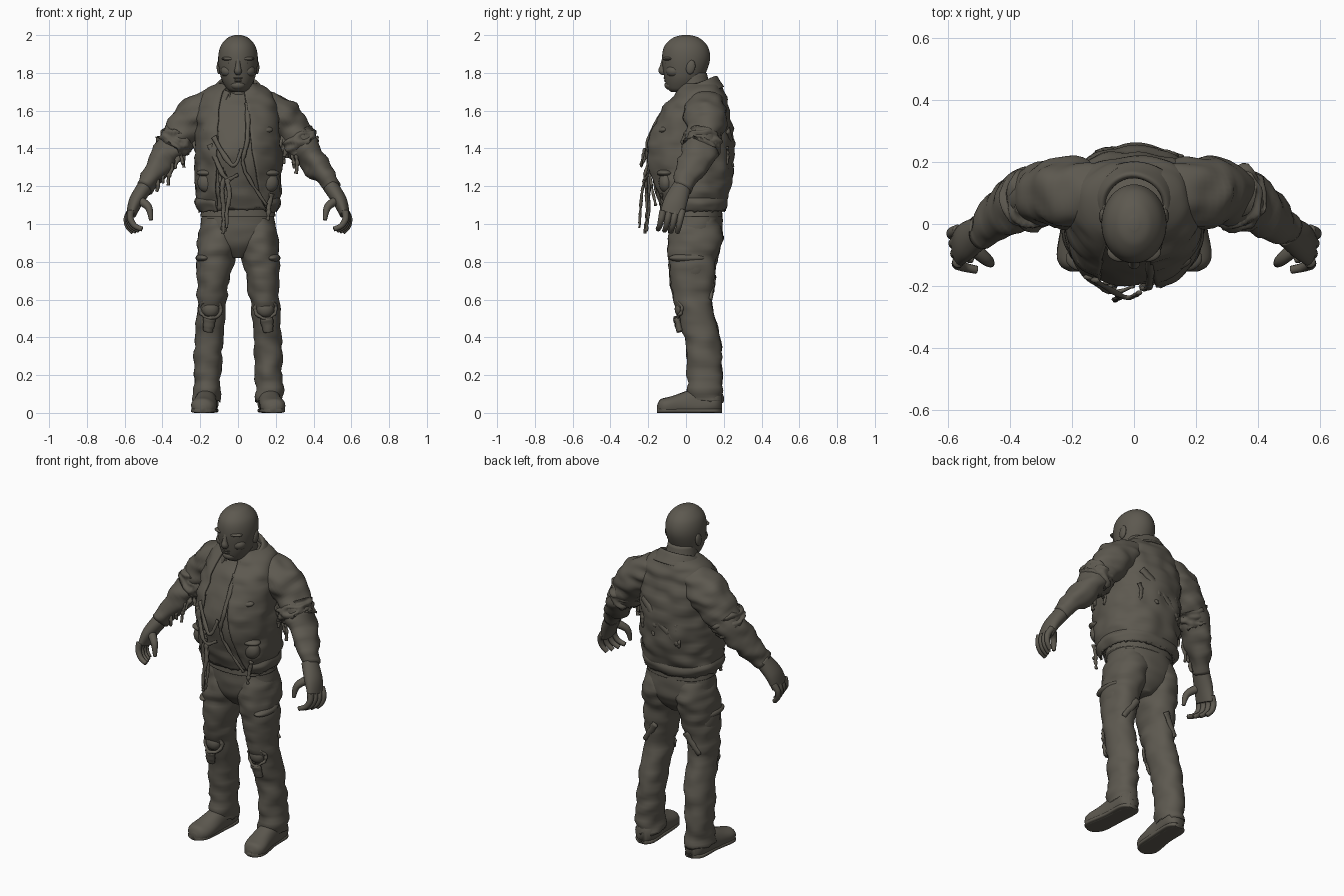
import bpy, bmesh, math, random
from mathutils import Vector, noise

random.seed(4)
if "Cube" in bpy.data.objects:
    bpy.data.objects.remove(bpy.data.objects["Cube"])

clay = bpy.data.materials.new("dark brown grey")
clay.use_nodes = True
clay.diffuse_color = (.11, .1, .08, 1)
clay.node_tree.nodes["Principled BSDF"].inputs["Base Color"].default_value = clay.diffuse_color

X_AXIS, Y_AXIS, Z_AXIS = Vector((1, 0, 0)), Vector((0, 1, 0)), Vector((0, 0, 1))
LEVEL, UPRIGHT = (X_AXIS, Y_AXIS), (X_AXIS, Z_AXIS)
SIDES = {"left": 1, "right": -1}


def finish(name, bm):
    bmesh.ops.recalc_face_normals(bm, faces=bm.faces)
    for face in bm.faces:
        face.smooth = True
    mesh = bpy.data.meshes.new(name)
    bm.to_mesh(mesh)
    bm.free()
    mesh.materials.append(clay)
    obj = bpy.data.objects.new(name, mesh)
    bpy.context.collection.objects.link(obj)
    return obj


def smooth_keys(keys, steps=8):
    """Interpolate whole key tuples along a Catmull-Rom spline."""
    rows = []
    final = len(keys) - 1
    for i in range(final):
        window = [keys[max(0, min(final, i + k))] for k in (-1, 0, 1, 2)]
        for step in range(steps):
            u = step / steps
            rows.append([b + u / 2 * (c - a + u * (2*a - 5*b + 4*c - d + u * (3*(b - c) + d - a)))
                         for a, b, c, d in zip(*window)])
    return rows + [list(keys[-1])]


def loft(name, keys, axes=None, power=1, sides=40, fold=0, freq=10, tilt=0, ragged=0,
         side=1, opening=None):
    """Skin rings given as (x, y, z, half width, half depth); opening(u) leaves a front gap."""
    rows = smooth_keys(keys)
    centres = [Vector(row[:3]) for row in rows]
    final = len(rows) - 1
    bm = bmesh.new()
    rings = []
    for i, (centre, row) in enumerate(zip(centres, rows)):
        if axes:
            across, depth = axes
        else:
            along = (centres[min(i + 1, final)] - centres[max(i - 1, 0)]).normalized()
            across = Y_AXIS.cross(along).normalized()
            depth = along.cross(across)
        start, stop = opening(i / final) if opening else (0, 0)
        sweep = math.tau - start - stop
        ring = []
        for k in range(sides):
            angle = start + sweep * k / (sides - bool(opening))
            sn, cs = math.sin(angle), math.cos(angle)
            offset = (across * math.copysign(abs(sn)**power, sn) * row[3]
                      - depth * math.copysign(abs(cs)**power, cs) * row[4])
            point = centre + offset
            sample = Vector((point.x * side, point.y, point.z * 2)) * freq
            point += offset.normalized() * noise.noise(sample) * fold
            point.z += tilt * offset.y
            if i == final:
                point.z += random.uniform(-ragged, ragged)
            ring.append(bm.verts.new((point.x * side, point.y, max(point.z, 0))))
        rings.append(ring)
    for upper, lower in zip(rings, rings[1:]):
        for k in range(sides - bool(opening)):
            m = (k + 1) % sides
            bm.faces.new((upper[k], upper[m], lower[m], lower[k]))
    if not opening:
        bm.faces.new(rings[0])
        bm.faces.new(rings[-1])
    obj = finish(name, bm)
    if opening:
        cloth = obj.modifiers.new("cloth thickness", 'SOLIDIFY')
        cloth.thickness, cloth.offset = .012, 0
    return obj


def blob(name, location, size, lean=0):
    bm = bmesh.new()
    bmesh.ops.create_uvsphere(bm, u_segments=20, v_segments=12, radius=1)
    obj = finish(name, bm)
    obj.location, obj.scale, obj.rotation_euler = location, size, (lean, 0, 0)


def blob_pair(name, location, size, lean=0):
    for tag, side in SIDES.items():
        blob(f"{tag}_{name}", (location[0] * side, *location[1:]), size, lean)


def loft_pair(name, keys, **options):
    for tag, side in SIDES.items():
        loft(f"{tag}_{name}", keys, side=side, **options)


def ribbon(name, points, width=.014, side=1):
    """Flat strip of cloth that narrows to its end."""
    taper = width / len(points) / 2
    keys = [(*point, width - taper * i, width / 2) for i, point in enumerate(points)]
    loft(name, keys, sides=8, fold=.006, freq=30, side=side)


def hang(name, x, y, z, length, side=1):
    """Loose rag that wanders a little as it drops."""
    points = []
    for i in range(4):
        points.append((x, y, z - length * i / 3))
        x += random.uniform(-.015, .015)
        y += random.uniform(-.015, .01)
    ribbon(name, points, side=side)


# Head, neck and face
loft("head", [(0, 0, 2, .015, .02), (0, 0, 1.985, .055, .07), (0, 0, 1.94, .093, .115),
              (0, 0, 1.87, .105, .127), (0, -.01, 1.78, .092, .106), (0, -.02, 1.72, .062, .08),
              (0, -.02, 1.7, .04, .06)], axes=LEVEL)
loft("neck", [(0, .03, 1.8, .08, .08), (0, .06, 1.6, .1, .1)], axes=LEVEL)
loft("nose", [(0, -.115, 1.88, .012, .01), (0, -.122, 1.835, .014, .016),
              (0, -.125, 1.81, .02, .02), (0, -.11, 1.795, .014, .01)])
blob("upper_lip", (0, -.105, 1.772), (.028, .014, .007))
blob("lower_lip", (0, -.1, 1.758), (.025, .016, .008))
blob("chin", (0, -.082, 1.735), (.04, .032, .026))
blob_pair("ear", (.1, .025, 1.83), (.013, .024, .038), lean=-.2)
blob_pair("brow", (.042, -.09, 1.875), (.045, .032, .012))
blob_pair("cheek", (.05, -.062, 1.81), (.042, .044, .035))
blob_pair("eye", (.04, -.103, 1.852), (.016, .011, .007))

# Shirt under an open jacket
torso = [(0, .08, 1.74, .1, .1), (0, .075, 1.7, .165, .12), (0, .05, 1.6, .21, .175),
         (0, .02, 1.4, .22, .228), (0, .025, 1.2, .222, .205), (0, .03, 1.08, .2, .17)]
inset = .014
loft("shirt", [(x, y, z, w - inset, d - inset) for x, y, z, w, d in torso],
     axes=LEVEL, power=.85, sides=64, fold=.012, ragged=.01)
loft("jacket", torso, axes=LEVEL, power=.85, sides=96, fold=.018, ragged=.015,
     opening=lambda u: (.15 + .6 * u**3, .4 + .1 * u))
loft("jacket_hem", [(0, .03, z, w, w - .035) for z, w in ((1.14, .213), (1.11, .222), (1.07, .2))],
     axes=LEVEL, power=.85, sides=64, fold=.014, ragged=.01, opening=lambda u: (.75, .5))
loft("collar", [(0, .05, 1.7, .1, .105), (0, .05, 1.735, .107, .11), (0, .06, 1.67, .15, .135)],
     axes=LEVEL, tilt=.4, fold=.006, opening=lambda u: (.4 + .1 * u, .4 + .1 * u))
loft("neckline", [(0, .06, 1.68, .09, .11), (0, .06, 1.66, .1, .13)], axes=LEVEL, tilt=.3)

# Jacket pockets and flaps
blob_pair("lower_pocket", (.16, -.105, 1.22), (.055, .04, .055))
blob_pair("lower_pocket_flap", (.155, -.11, 1.27), (.065, .045, .02))
blob_pair("chest_pocket_flap", (.12, -.115, 1.5), (.065, .035, .022), lean=.3)

# Torn cloth across the back
ribbon("back_tear", [(.13, .22, 1.5), (.02, .243, 1.4), (-.11, .23, 1.28)], width=.024)
for i in range(9):
    x, z = random.uniform(-.15, .15), random.uniform(1.3, 1.6)
    hang("back_rag", x, .25 - 1.4 * x * x - .2 * abs(z - 1.4), z, .1)

# Torn jacket edge, cords and rags at the front
ribbon("jacket_edge", [(.05, -.1, 1.64), (.05, -.2, 1.45), (.03, -.2, 1.3), (.15, -.16, 1.1)])
ribbon("front_cord", [(-.13, -.18, 1.46), (-.03, -.235, 1.31), (.02, -.22, 1.4)])
ribbon("lower_cord", [(-.15, -.17, 1.42), (-.07, -.22, 1.25), (0, -.2, 1.26)])
for i in range(4):
    hang("front_rag", -.09 + .01 * i, -.19 - .01 * i, 1.3 - .02 * i, .35 - .03 * i)
hang("jacket_rag", .18, -.13, 1.16, .14)

# Trousers
loft("hips", [(0, .045, 1.1, .18, .14), (0, .05, .97, .2, .145), (0, .05, .89, .16, .13),
              (0, .05, .82, .04, .08)], axes=LEVEL, power=.9, fold=.006)
loft("belt", [(0, .04, 1.09, .19, .15), (0, .04, 1.04, .2, .153)], axes=LEVEL, power=.9)
loft_pair("trouser_leg", [(.105, .05, 1.03, .08, .12), (.108, .05, .92, .105, .143),
                          (.123, .035, .78, .096, .125), (.14, .035, .6, .077, .1),
                          (.152, .085, .4, .075, .094), (.163, .1, .2, .072, .092),
                          (.165, .1, .06, .074, .09)],
          axes=LEVEL, power=.95, fold=.015, ragged=.01)
blob_pair("cargo_pocket", (.18, .03, .78), (.042, .08, .09))
blob_pair("cargo_flap", (.18, .01, .82), (.045, .1, .025))

# Torn knees: ragged rim, kneecap and loose flap
rim_angles = [math.tau * i / 10 for i in range(11)]
loft_pair("knee_tear", [(.145 + .055 * math.sin(a), -.055 + .035 * math.sin(a)**2,
                         .55 + .05 * math.cos(a), .01, .01) for a in rim_angles],
          sides=8, fold=.008, freq=30)
blob_pair("kneecap", (.145, -.025, .55), (.045, .035, .045))
for tag, side in SIDES.items():
    ribbon(f"{tag}_knee_flap", [(.15, -.05, .5), (.16, -.03, .43)], width=.035, side=side)
    ribbon(f"{tag}_thigh_tear", [(.1, .15, .72), (.18, .13, .6)], width=.02, side=side)

# Boots: rounded upper over a flat sole
boot = [(.16, .19, .05, .03, .05), (.165, .15, .06, .06, .07), (.17, .03, .05, .06, .07),
        (.183, -.09, .035, .066, .05), (.187, -.135, .03, .05, .04), (.187, -.153, .02, .02, .02)]
loft_pair("boot", boot, axes=UPRIGHT, power=.9, fold=.004)
loft_pair("sole", [(x, y, .012, w, .012) for x, y, z, w, d in boot], axes=UPRIGHT, power=.5)

# Sleeves, with a torn cuff and rags above each elbow
loft_pair("sleeve", [(.1, .1, 1.645, .07, .09), (.21, .1, 1.58, .107, .115),
                     (.29, .1, 1.49, .095, .1), (.39, .06, 1.35, .075, .09),
                     (.5, -.025, 1.19, .043, .054)], fold=.022)
loft_pair("torn_cuff", [(.31, .09, 1.46, .09, .095), (.335, .08, 1.425, .095, .102),
                        (.36, .07, 1.395, .085, .095)], fold=.025, freq=20, ragged=.012)
for tag, side in SIDES.items():
    reach = .06 if side > 0 else .18
    for i in range(7):
        x = .24 + reach * i / 6
        hang(f"{tag}_sleeve_rag", x, .13 - .35 * x, 1.72 - 1.05 * x, random.uniform(.08, .14), side)

# Hands with curled fingers
loft_pair("palm", [(.49, -.02, 1.2, .042, .05), (.54, -.055, 1.12, .038, .062),
                   (.565, -.075, 1.05, .026, .062)])
for i in range(4):
    joint, finger = Vector((.567, -.02 - .034 * i, 1.07)), []
    for j in range(4):
        finger.append((*joint, .019 - .002 * j, .019 - .002 * j))
        bend = .5 - .6 * j - .15 * i
        joint = joint + Vector((math.sin(bend), -.2, -math.cos(bend))) * .043
    loft_pair("finger", finger, sides=12)
loft_pair("thumb", [(.53, -.07, 1.13, .025, .025), (.475, -.115, 1.09, .02, .02),
                    (.46, -.13, 1.02, .01, .01)], sides=12)
